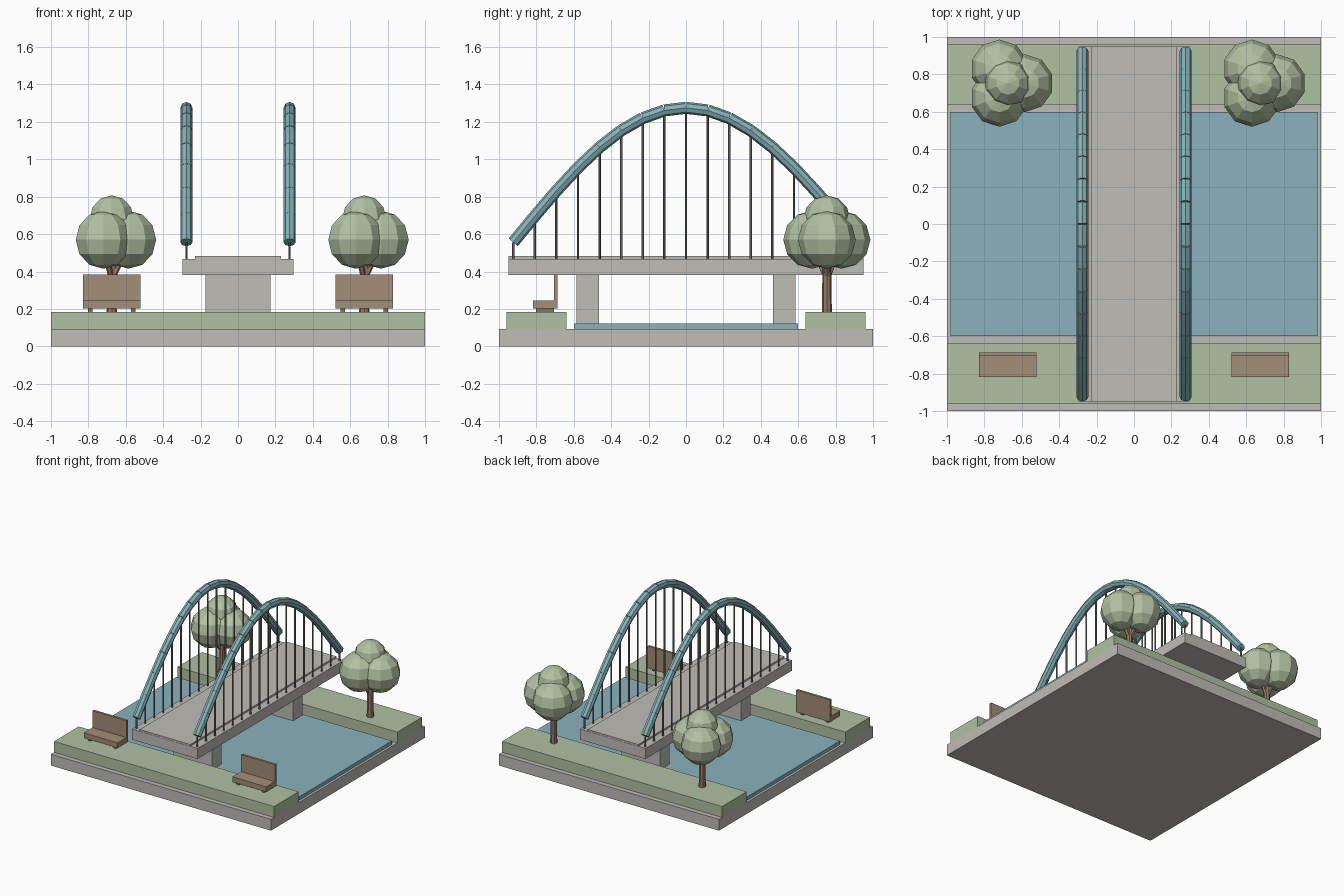
import bpy, bmesh, math
from mathutils import Vector

if "Cube" in bpy.data.objects:
    bpy.data.objects.remove(bpy.data.objects["Cube"])


def material(name, rgb):
    lin = [(c / 255 / 12.92) if c < 11 else ((c / 255 + 0.055) / 1.055) ** 2.4 for c in rgb]
    m = bpy.data.materials.new(name)
    m.diffuse_color = (*lin, 1)
    m.use_nodes = True
    m.node_tree.nodes["Principled BSDF"].inputs["Base Color"].default_value = m.diffuse_color
    return m


concrete = material("concrete", (192, 189, 183))
grass = material("grass", (177, 193, 163))
water = material("water", (138, 178, 188))
teal = material("teal_steel", (134, 178, 184))
steel = material("grey_steel", (120, 120, 116))
wood = material("bench_wood", (163, 142, 120))
bark = material("bark", (152, 124, 103))
leaf = material("leaves", (179, 194, 163))


def finish(bm, name, mat):
    me = bpy.data.meshes.new(name)
    bm.to_mesh(me)
    bm.free()
    me.materials.append(mat)
    ob = bpy.data.objects.new(name, me)
    bpy.context.collection.objects.link(ob)
    return ob


def box(name, x0, x1, y0, y1, z0, z1, mat):
    bm = bmesh.new()
    bmesh.ops.create_cube(bm, size=1)
    for v in bm.verts:
        v.co = ((x0 + x1) / 2 + v.co.x * (x1 - x0),
                (y0 + y1) / 2 + v.co.y * (y1 - y0),
                (z0 + z1) / 2 + v.co.z * (z1 - z0))
    return finish(bm, name, mat)


def add_rod(bm, a, b, r0, r1, sides):
    a, b = Vector(a), Vector(b)
    d = b - a
    new = bmesh.ops.create_cone(bm, cap_ends=True, segments=sides, radius1=r0,
                                radius2=r1, depth=d.length)["verts"]
    rot = d.to_track_quat('Z', 'Y')
    for v in new:
        v.co = rot @ v.co + (a + b) / 2


def add_ball(bm, centre, r):
    new = bmesh.ops.create_uvsphere(bm, u_segments=10, v_segments=6, radius=r)["verts"]
    bmesh.ops.translate(bm, verts=new, vec=centre)


# Ground slab, water and grass banks
box("base_slab", -1, 1, -1, 1, 0, 0.093, concrete)
box("river", -0.98, 0.98, -0.6, 0.6, 0.09, 0.122, water)
box("front_bank", -1, 1, -0.96, -0.64, 0.09, 0.183, grass)
box("back_bank", -1, 1, 0.64, 0.96, 0.09, 0.183, grass)

# Bridge deck, walkway and piers
box("deck", -0.298, 0.298, -0.95, 0.95, 0.382, 0.468, concrete)
box("walkway", -0.23, 0.23, -0.948, 0.948, 0.465, 0.482, concrete)
box("front_pier", -0.175, 0.175, -0.585, -0.465, 0.09, 0.384, concrete)
box("back_pier", -0.175, 0.175, 0.465, 0.585, 0.09, 0.384, concrete)

# Arches built of straight tube pieces, with a hanger at each joint
STEP, HALF = 0.1155, 8


def arch_point(x, i):
    return Vector((x, i * STEP, 0.556 + 0.719 * math.cos(math.pi / 2 * i / HALF)))


for side, x in (("left", -0.276), ("right", 0.276)):
    tube, rods = bmesh.new(), bmesh.new()
    for i in range(-HALF, HALF + 1):
        p = arch_point(x, i)
        add_rod(rods, (x, p.y, 0.466), p, 0.0065, 0.0065, 6)
        if i < HALF:
            add_rod(tube, p, arch_point(x, i + 1), 0.032, 0.032, 8)
    finish(tube, side + "_arch", teal)
    finish(rods, side + "_hangers", steel)

# Benches on the front bank and trees on the back bank
for side, x in (("left", -0.675), ("right", 0.675)):
    box(side + "_bench_seat", x - 0.154, x + 0.154, -0.818, -0.69, 0.203, 0.245, wood)
    box(side + "_bench_back", x - 0.154, x + 0.154, -0.705, -0.686, 0.203, 0.384, wood)
    for k, lx in (("left", x - 0.115), ("right", x + 0.115)):
        box(f"{side}_bench_{k}_leg", lx - 0.011, lx + 0.011, -0.803, -0.705, 0.18, 0.206, steel)

    trunk, crown = bmesh.new(), bmesh.new()
    y = 0.753
    add_rod(trunk, (x, y, 0.18), (x, y, 0.5), 0.027, 0.022, 8)
    for k in range(3):
        a = k * math.tau / 3
        dx, dy = 0.09 * math.cos(a), 0.09 * math.sin(a)
        add_rod(trunk, (x, y, 0.36), (x + dx, y + dy, 0.54), 0.017, 0.012, 6)
        add_ball(crown, (x + dx, y + dy, 0.57), 0.155)
    add_ball(crown, (x, y, 0.683), 0.124)
    finish(trunk, side + "_tree_trunk", bark)
    finish(crown, side + "_tree_crown", leaf)
